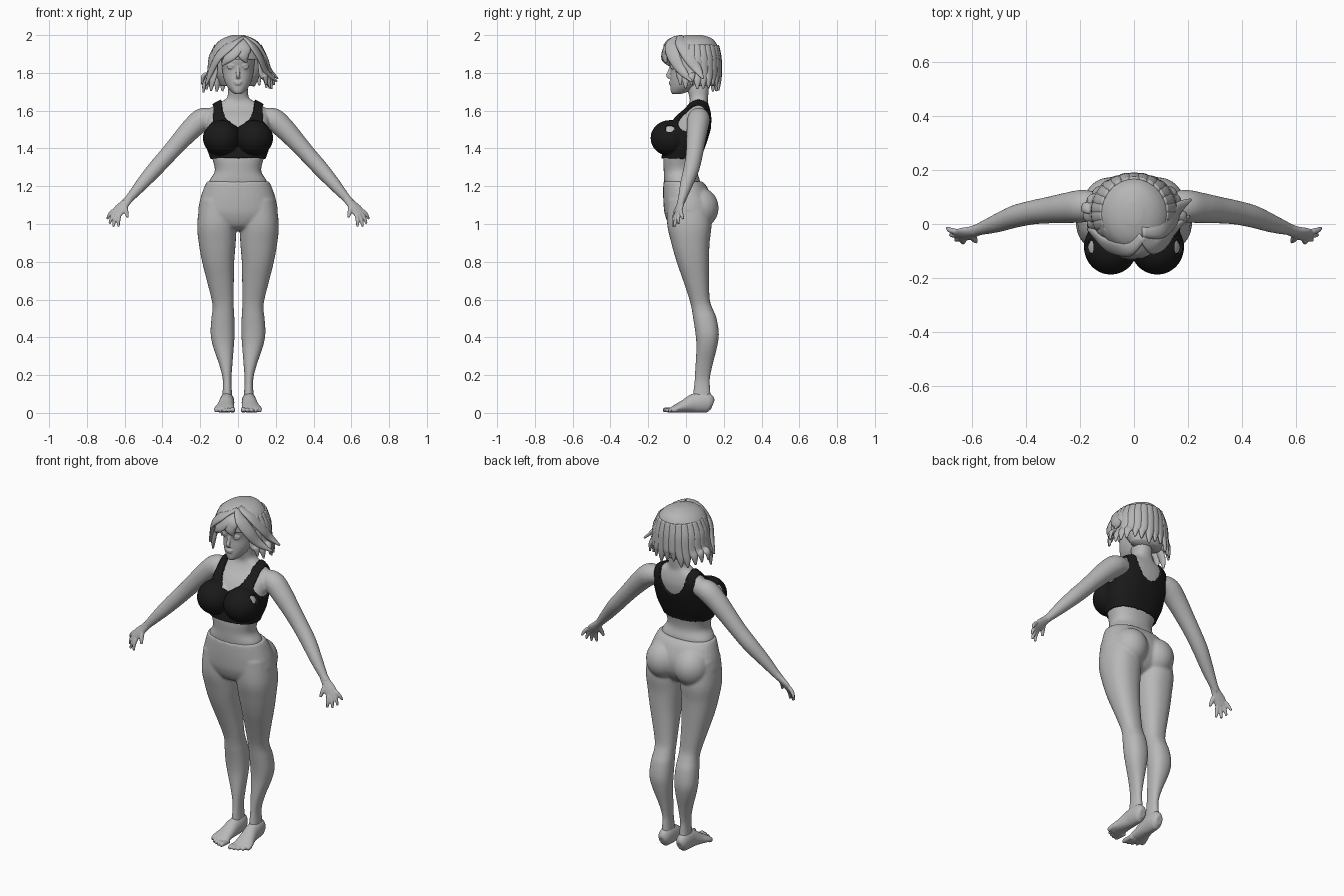
import bpy, bmesh, math, random
from mathutils import Vector, Matrix

random.seed(4)
cube = bpy.data.objects.get("Cube")
if cube:
    bpy.data.objects.remove(cube)


def material(name, value):
    mat = bpy.data.materials.new(name)
    mat.use_nodes = True
    colour = (value, value, value, 1)
    mat.diffuse_color = colour
    mat.node_tree.nodes["Principled BSDF"].inputs["Base Color"].default_value = colour
    return mat


SKIN = material("skin grey", 0.48)
HAIR = material("hair grey", 0.47)
CLOTH = material("black cloth", 0.01)


def spline(rows, steps=5):
    """Smoothly interpolate a short table of rows."""
    out, last = [], len(rows) - 1
    for i in range(last):
        quad = [rows[min(last, max(0, i + j))] for j in (-1, 0, 1, 2)]
        for s in range(steps):
            t = s / steps
            out.append([(2*b + (c-a)*t + (2*a-5*b+4*c-d)*t*t + (3*b-a-3*c+d)*t**3) / 2
                        for a, b, c, d in zip(*quad)])
    return out + [list(rows[last])]


def bridge(bm, rings):
    """Skin a list of point rings into a closed volume."""
    loops = [[bm.verts.new(p) for p in ring] for ring in rings]
    n = len(loops[0])
    for a, b in zip(loops, loops[1:]):
        for i in range(n):
            j = (i + 1) % n
            bm.faces.new((a[i], a[j], b[j], b[i]))
    bm.faces.new(loops[0])
    bm.faces.new(loops[-1])


def loft(bm, rows, side=1, n=32, power=0.88):
    """Stack rounded sections given as z, inner x, outer x, front y, back y."""
    rings = []
    for z, xi, xo, yf, yb in spline(rows):
        ring = []
        for k in range(n):
            a = math.tau * k / n
            c, s = math.cos(a), math.sin(a)
            ring.append((side * ((xi+xo)/2 + (xo-xi)/2 * math.copysign(abs(c)**power, c)),
                         (yf+yb)/2 + (yb-yf)/2 * math.copysign(abs(s)**power, s), z))
        rings.append(ring)
    bridge(bm, rings)


def centred(rows):
    return [(z, -w, w, f, b) for z, w, f, b in rows]


def tube(bm, rows, side=1, ref=(0, 0, 1), n=14, steps=5):
    """Sweep an oval along x, y, z with a width and optional thickness."""
    rows = spline(rows, steps)
    pts = [Vector((side * r[0], r[1], r[2])) for r in rows]
    ref = Vector((side * ref[0], ref[1], ref[2]))
    rings = []
    for i, (p, r) in enumerate(zip(pts, rows)):
        t = pts[min(i+1, len(pts)-1)] - pts[max(i-1, 0)]
        across = t.cross(ref).normalized()
        up = across.cross(t).normalized()
        rings.append([p + across * (r[3] * math.cos(math.tau*k/n))
                      + up * (r[-1] * math.sin(math.tau*k/n)) for k in range(n)])
    bridge(bm, rings)


def ball(bm, centre, radii):
    m = Matrix.Translation(centre) @ Matrix.Diagonal((*radii, 1))
    bmesh.ops.create_uvsphere(bm, u_segments=24, v_segments=16, radius=1, matrix=m)


def finish(name, bm, mat, voxel=0, relax=0):
    bmesh.ops.recalc_face_normals(bm, faces=bm.faces)
    mesh = bpy.data.meshes.new(name)
    for f in bm.faces:
        f.smooth = True
    bm.to_mesh(mesh)
    bm.free()
    mesh.materials.append(mat)
    ob = bpy.data.objects.new(name, mesh)
    bpy.context.collection.objects.link(ob)
    if voxel:
        mod = ob.modifiers.new("fuse", 'REMESH')
        mod.mode, mod.voxel_size, mod.use_smooth_shade = 'VOXEL', voxel, True
    if relax:
        mod = ob.modifiers.new("relax", 'SMOOTH')
        mod.factor, mod.iterations = 0.5, relax
    return ob


# Torso with neck and bust
def torso_volume():
    bm = bmesh.new()
    loft(bm, centred([
        (1.15, .14, -.10, .06), (1.22, .155, -.115, .075), (1.28, .123, -.118, .06),
        (1.35, .138, -.12, .07), (1.42, .16, -.105, .095), (1.5, .165, -.09, .12),
        (1.56, .165, -.055, .13), (1.6, .152, -.012, .127), (1.63, .125, .012, .12),
        (1.65, .085, .02, .115), (1.67, .058, .018, .117), (1.72, .052, .005, .12),
        (1.77, .05, .0, .11)]))
    for s in (1, -1):
        ball(bm, (s * .086, -.085, 1.455), (.09, .093, .085))
    return bm


# Fitted top, cut from the torso surface with scooped neck and arm holes
form = finish("top_form", torso_volume(), CLOTH, .006, 8)
bpy.context.view_layer.update()
shape = form.evaluated_get(bpy.context.evaluated_depsgraph_get()).to_mesh()
bm = bmesh.new()
bm.from_mesh(shape)
bpy.data.objects.remove(form)


def covered(p):
    x = abs(p.x)
    scoop = (x / .085)**2 + ((p.z - 1.65) / .14)**2 < 1
    return p.z > 1.345 and not scoop and x < .128 + max(0, 1.54 - p.z) * .75


bmesh.ops.delete(bm, geom=[f for f in bm.faces if not covered(f.calc_center_median())],
                 context='FACES')
top = finish("fitted_top", bm, CLOTH, 0, 6)
mod = top.modifiers.new("cloth", 'SOLIDIFY')
mod.thickness, mod.offset = .014, .5

# Upper body with arms
bm = torso_volume()
for s in (1, -1):
    tube(bm, [(.12, .07, 1.565, .045), (.185, .067, 1.555, .06), (.245, .06, 1.505, .057),
              (.31, .052, 1.435, .05), (.375, .043, 1.362, .045), (.44, .028, 1.29, .042),
              (.51, .002, 1.21, .034), (.575, -.02, 1.135, .023), (.6, -.028, 1.11, .021)], s, n=24)
finish("upper_body", bm, SKIN, .007, 8)

# Hips and legs
bm = bmesh.new()
loft(bm, centred([(1.225, .165, -.119, .088), (1.19, .181, -.121, .115),
                  (1.12, .203, -.12, .14), (1.05, .205, -.112, .135),
                  (.99, .13, -.085, .1), (.965, .05, -.04, .06)]))
for s in (1, -1):
    ball(bm, (s * .09, .068, 1.085), (.1, .105, .11))
    loft(bm, [(1.13, .004, .2, -.1, .12), (1.0, .008, .216, -.1, .135),
              (.9, .012, .208, -.078, .125), (.8, .02, .19, -.05, .122),
              (.7, .022, .165, -.015, .122), (.6, .022, .14, .018, .126),
              (.55, .022, .135, .03, .142), (.5, .019, .141, .038, .162),
              (.42, .018, .145, .05, .174), (.35, .022, .132, .055, .165),
              (.25, .03, .098, .05, .14), (.17, .035, .08, .045, .126),
              (.08, .03, .084, .035, .132), (.05, .03, .084, .035, .132)], s)
finish("hips_and_legs", bm, SKIN, .007, 6)

# Feet with toes
bm = bmesh.new()
for s in (1, -1):
    tube(bm, [(.058, .142, .043, .018, .025), (.058, .125, .049, .032, .048),
              (.058, .09, .056, .038, .055), (.06, .04, .05, .04, .05),
              (.066, -.01, .035, .046, .034), (.073, -.055, .022, .054, .021),
              (.075, -.08, .015, .048, .013)], s, n=24)
    for i in range(5):
        x, r = .028 + .022 * i, .0135 - .001 * i
        tip = -.122 + .002 * i + .0025 * i * i
        tube(bm, [(x, -.05, r, r), (x, tip + .02, r + .003, r), (x, tip, r, r * .7)], s)
finish("feet", bm, SKIN, .004, 2)

# Hands with spread fingers
bm = bmesh.new()
flat = (-.33, .75, -.36)
tips = [(.632, -.07, .985), (.66, -.06, .985), (.68, -.04, 1.0), (.692, -.015, 1.026)]
for s in (1, -1):
    tube(bm, [(.565, -.017, 1.147, .022, .021), (.595, -.028, 1.112, .025, .018),
              (.625, -.037, 1.078, .034, .015), (.648, -.042, 1.052, .031, .011)], s, flat, 20)
    for i, tip in enumerate(tips):
        base = Vector((.628, -.055, 1.046)).lerp((.66, -.028, 1.07), i / 3)
        mid = base.lerp(tip, .55) + Vector((.003, -.002, .003))
        tube(bm, [(*base, .011), (*mid, .010), (*tip, .006)], s, flat)
    tube(bm, [(.6, -.035, 1.1, .014), (.592, -.055, 1.065, .012), (.584, -.066, 1.034, .007)], s, flat)
finish("hands", bm, SKIN, .004, 2)

# Head with nose, eyelids and lips
bm = bmesh.new()
loft(bm, centred([(1.688, .016, -.072, -.03), (1.7, .034, -.08, .01), (1.73, .059, -.083, .06),
                  (1.77, .076, -.083, .1), (1.82, .084, -.082, .14), (1.87, .089, -.092, .15),
                  (1.92, .085, -.085, .15), (1.96, .06, -.05, .12), (1.98, .03, .0, .09)]), power=.95)
tube(bm, [(0, -.078, 1.845, .007), (0, -.086, 1.81, .009), (0, -.095, 1.787, .011),
          (0, -.085, 1.775, .009)], ref=(0, 1, 0))
for z, w in ((1.751, .022), (1.741, .018)):
    ball(bm, (0, -.081, z), (w, .01, .006))
for s in (1, -1):
    ball(bm, (s * .036, -.066, 1.829), (.02, .016, .011))
    tube(bm, [(.016, -.08, 1.832, .003), (.036, -.081, 1.842, .004), (.058, -.066, 1.836, .003)], s)
finish("head", bm, SKIN, .004, 2)

# Bobbed hair: crown, under layer, hanging locks and swept fringe
bm = bmesh.new()
loft(bm, centred([(1.87, .138, -.1, .175), (1.92, .135, -.102, .175), (1.96, .11, -.085, .158),
                  (1.985, .075, -.05, .132), (2.0, .03, .0, .085)]), power=1)
loft(bm, centred([(1.73, .09, .05, .15), (1.8, .118, .01, .165), (1.9, .125, .0, .168)]))
count = 19
for i in range(count):
    a = math.radians(-125 + 250 * i / (count - 1))
    out = Vector((math.sin(a), math.cos(a), 0))
    tip_z = 1.705 + random.uniform(-.012, .035)
    flare = .15 + .03 * abs(out.x) + random.uniform(-.008, .008)
    rows = [(.115, .12, 1.945, .022), (.145, .133, 1.88, .026), (.154, .136, 1.8, .026),
            (flare, .133, tip_z + .045, .02), (flare + .006, .13, tip_z, .005)]
    tube(bm, [(out.x * p, .045 + out.y * q, z, w, min(.011, w)) for p, q, z, w in rows], 1, out, 10)
sweeps = [
    [(.03, -.045, 1.985), (-.03, -.09, 1.95), (-.1, -.078, 1.89), (-.142, -.04, 1.81), (-.17, -.02, 1.735)],
    [(.03, -.045, 1.985), (.075, -.08, 1.945), (.118, -.062, 1.88), (.148, -.02, 1.81), (.205, .03, 1.755)],
    [(.03, -.03, 1.99), (.1, -.02, 1.95), (.145, .02, 1.88), (.165, .06, 1.82), (.21, .09, 1.77)],
    [(.03, -.05, 1.98), (.0, -.1, 1.94), (-.03, -.112, 1.9), (-.06, -.105, 1.87), (-.085, -.09, 1.84)],
    [(.03, -.05, 1.98), (.035, -.1, 1.94), (.03, -.113, 1.905), (.035, -.112, 1.88), (.045, -.104, 1.855)]]
widths = (.02, .034, .034, .024, .005)
for path in sweeps:
    tube(bm, [(*p, w, min(.012, w)) for p, w in zip(path, widths)], 1,
         (path[3][0], path[3][1] - .04, .05), 12)
finish("bobbed_hair", bm, HAIR)
